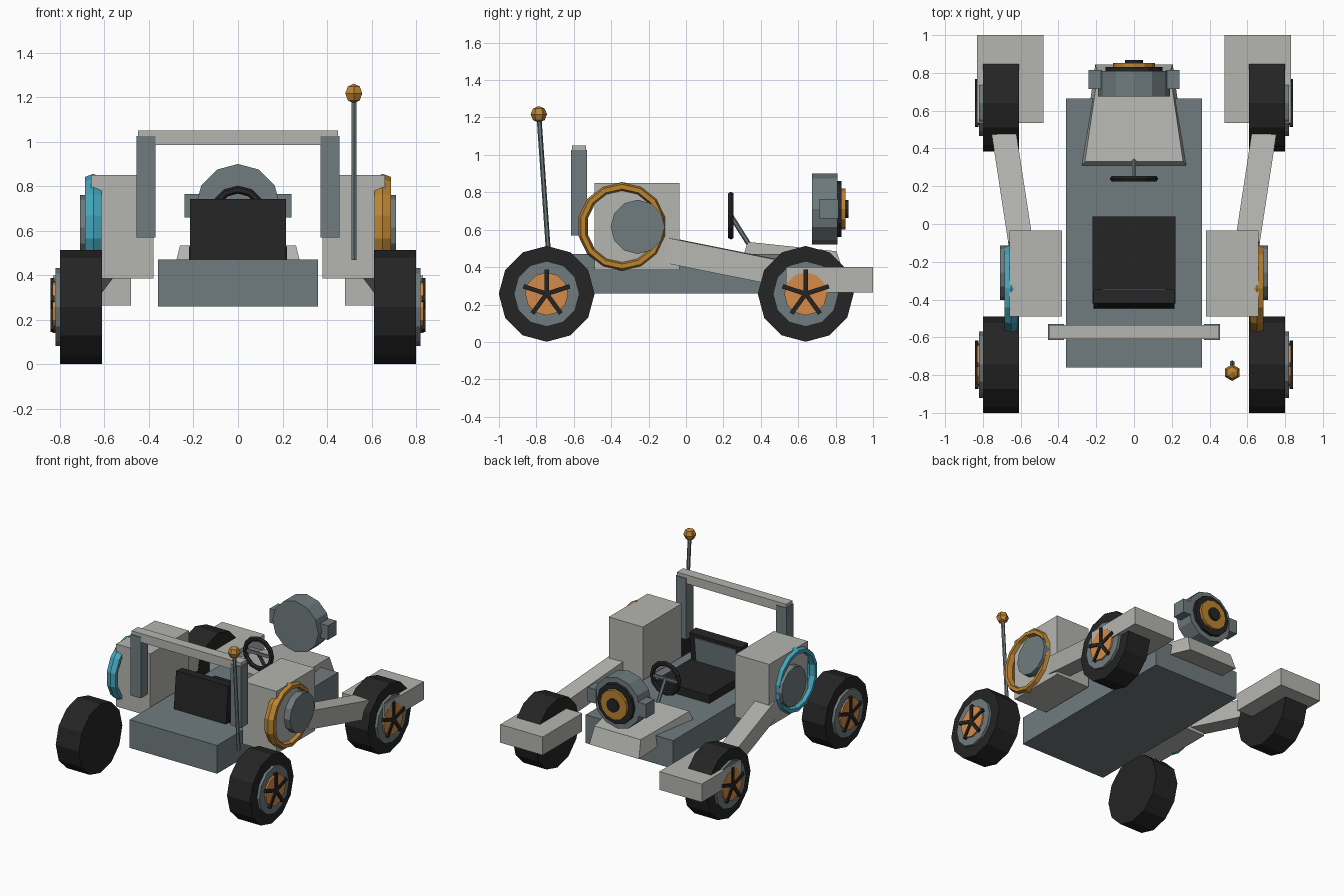
import bpy, bmesh, math
from mathutils import Vector, Matrix

if "Cube" in bpy.data.objects:
    bpy.data.objects.remove(bpy.data.objects["Cube"])


def material(name, rgb):
    m = bpy.data.materials.new(name)
    m.diffuse_color = (*rgb, 1)
    m.use_nodes = True
    m.node_tree.nodes["Principled BSDF"].inputs["Base Color"].default_value = m.diffuse_color
    return m


STEEL = material("steel grey", (0.16, 0.20, 0.21))
LIGHT = material("light grey", (0.46, 0.465, 0.44))
BLACK = material("rubber black", (0.018, 0.018, 0.018))
GOLD = material("gold", (0.50, 0.23, 0.03))
ORANGE = material("copper orange", (0.68, 0.26, 0.065))
TEAL = material("teal", (0.06, 0.37, 0.50))


def finish(name, bm, mat, matrix=None):
    if matrix is not None:
        bmesh.ops.transform(bm, matrix=matrix, verts=bm.verts)
    bmesh.ops.recalc_face_normals(bm, faces=bm.faces)
    me = bpy.data.meshes.new(name)
    bm.to_mesh(me)
    bm.free()
    me.materials.append(mat)
    ob = bpy.data.objects.new(name, me)
    bpy.context.collection.objects.link(ob)
    return ob


def box(name, x, y, z, mat, tilt=0):
    """Box from ranges, optionally tilted about x."""
    c = Vector((sum(x) / 2, sum(y) / 2, sum(z) / 2))
    size = (abs(x[1] - x[0]), y[1] - y[0], z[1] - z[0], 1)
    bm = bmesh.new()
    bmesh.ops.create_cube(bm, size=1)
    return finish(name, bm, mat, Matrix.Translation(c) @ Matrix.Rotation(tilt, 4, 'X') @ Matrix.Diagonal(size))


def bar(name, a, b, w, h, mat):
    """Rectangular bar between two points."""
    a, b = Vector(a), Vector(b)
    bm = bmesh.new()
    bmesh.ops.create_cube(bm, size=1)
    rot = (b - a).to_track_quat('Y', 'Z').to_matrix().to_4x4()
    return finish(name, bm, mat, Matrix.Translation((a + b) / 2) @ rot @ Matrix.Diagonal((w, (b - a).length, h, 1)))


def disc(name, a, b, r, mat, n=12, r2=None):
    """Cylinder or cone between two points."""
    a, b = Vector(a), Vector(b)
    bm = bmesh.new()
    bmesh.ops.create_cone(bm, cap_ends=True, segments=n, radius1=r, radius2=r2 or r, depth=(b - a).length)
    rot = (b - a).to_track_quat('Z', 'Y').to_matrix().to_4x4()
    return finish(name, bm, mat, Matrix.Translation((a + b) / 2) @ rot)


def ring(name, c, R, rr, rx, axis, mat, n=14, k=6):
    """Torus with radial thickness rr and axial half depth rx."""
    bm = bmesh.new()
    rows = []
    for i in range(n):
        t = 2 * math.pi * i / n
        row = []
        for j in range(k):
            p = 2 * math.pi * j / k
            q, d = R + rr * math.cos(p), rx * math.sin(p)
            u, v = q * math.sin(t), q * math.cos(t)
            off = (d, u, v) if axis == 'X' else (u, d, v)
            row.append(bm.verts.new(Vector(c) + Vector(off)))
        rows.append(row)
    for i in range(n):
        for j in range(k):
            a, b = rows[i], rows[(i + 1) % n]
            bm.faces.new((a[j], a[(j + 1) % k], b[(j + 1) % k], b[j]))
    return finish(name, bm, mat)


# Chassis and tapered hood
box("chassis", (-.36, .36), (-.76, .665), (.26, .47), STEEL)
bm = bmesh.new()
sections = [(.305, .28, .455), (.845, .205, .36), (.805, .19, .485), (.33, .26, .535)]
L = [bm.verts.new((-w, y, z)) for y, w, z in sections]
R = [bm.verts.new((w, y, z)) for y, w, z in sections]
bm.faces.new(L)
bm.faces.new(R)
for i in range(4):
    j = (i + 1) % 4
    bm.faces.new((L[i], L[j], R[j], R[i]))
finish("hood", bm, LIGHT)

# Seat
box("seat_cushion", (-.22, .22), (-.42, .04), (.46, .53), BLACK)
box("seat_back", (-.215, .215), (-.435, -.36), (.465, .74), BLACK, -.1)
box("seat_back_panel", (-.17, .17), (-.365, -.35), (.53, .71), STEEL, -.1)

# Steering wheel
ring("steering_wheel", (0, .24, .675), .11, .018, .017, 'Y', BLACK, 12)
disc("steering_column", (0, .24, .675), (0, .35, .50), .013, STEEL, 6)
box("steering_spoke", (-.1, .1), (.235, .25), (.665, .685), STEEL)

# Large lamp above the nose
lz = .71
disc("lamp_housing", (0, .675, lz), (0, .81, lz), .19, STEEL)
disc("lamp_bezel", (0, .81, lz), (0, .832, lz), .15, BLACK)
disc("lamp_ring", (0, .83, lz), (0, .852, lz), .11, GOLD)
disc("lamp_centre", (0, .85, lz), (0, .868, lz), .048, BLACK)

for s, side in ((-1, "left"), (1, "right")):
    box(side + "_lamp_bracket", (s * .17, s * .24), (.715, .815), (.66, .765), STEEL)

    # Engine pod with coloured ring and hub
    box(side + "_pod", (s * .38, s * .66), (-.49, -.035), (.385, .85), LIGHT)
    ring(side + "_pod_ring", (s * .65, -.342, .617), .213, .025, .042, 'X', GOLD if s > 0 else TEAL)
    disc(side + "_pod_hub", (s * .64, -.258, .615), (s * .71, -.258, .615), .145, STEEL)

    # Strut to the far wheel, and its fender
    bar(side + "_strut", (s * .60, -.10, .49), (s * .71, .62, .345), .13, .135, LIGHT)
    box(side + "_fender", (s * .48, s * .83), (.535, 1.0), (.265, .40), LIGHT)

    # Roll bar post
    box(side + "_roll_post", (s * .37, s * .455), (-.615, -.53), (.57, 1.025), STEEL)

    # Wheels: tyre, rim, hub cap, five spokes
    for y, end in ((-.745, "front"), (.64, "back")):
        n = f"{side}_{end}_"
        z = .257
        disc(n + "tyre", (s * .61, y, z), (s * .80, y, z), .256, BLACK)
        disc(n + "rim", (s * .79, y, z), (s * .82, y, z), .175, STEEL)
        disc(n + "hub_cap", (s * .81, y, z), (s * .832, y, z), .115, ORANGE)
        for i in range(5):
            a = 2 * math.pi * i / 5
            tip = (s * .832, y + .13 * math.sin(a), z + .13 * math.cos(a))
            bar(f"{n}spoke_{i + 1}", (s * .832, y, z), tip, .018, .024, BLACK)

box("roll_bar", (-.45, .45), (-.61, -.535), (.985, 1.05), LIGHT)

# Antenna with faceted tip
disc("antenna_rod", (.52, -.735, .47), (.52, -.785, 1.19), .013, STEEL, 6)
bm = bmesh.new()
bmesh.ops.create_uvsphere(bm, u_segments=6, v_segments=4, radius=.044)
finish("antenna_tip", bm, GOLD, Matrix.Translation((.52, -.787, 1.217)))
